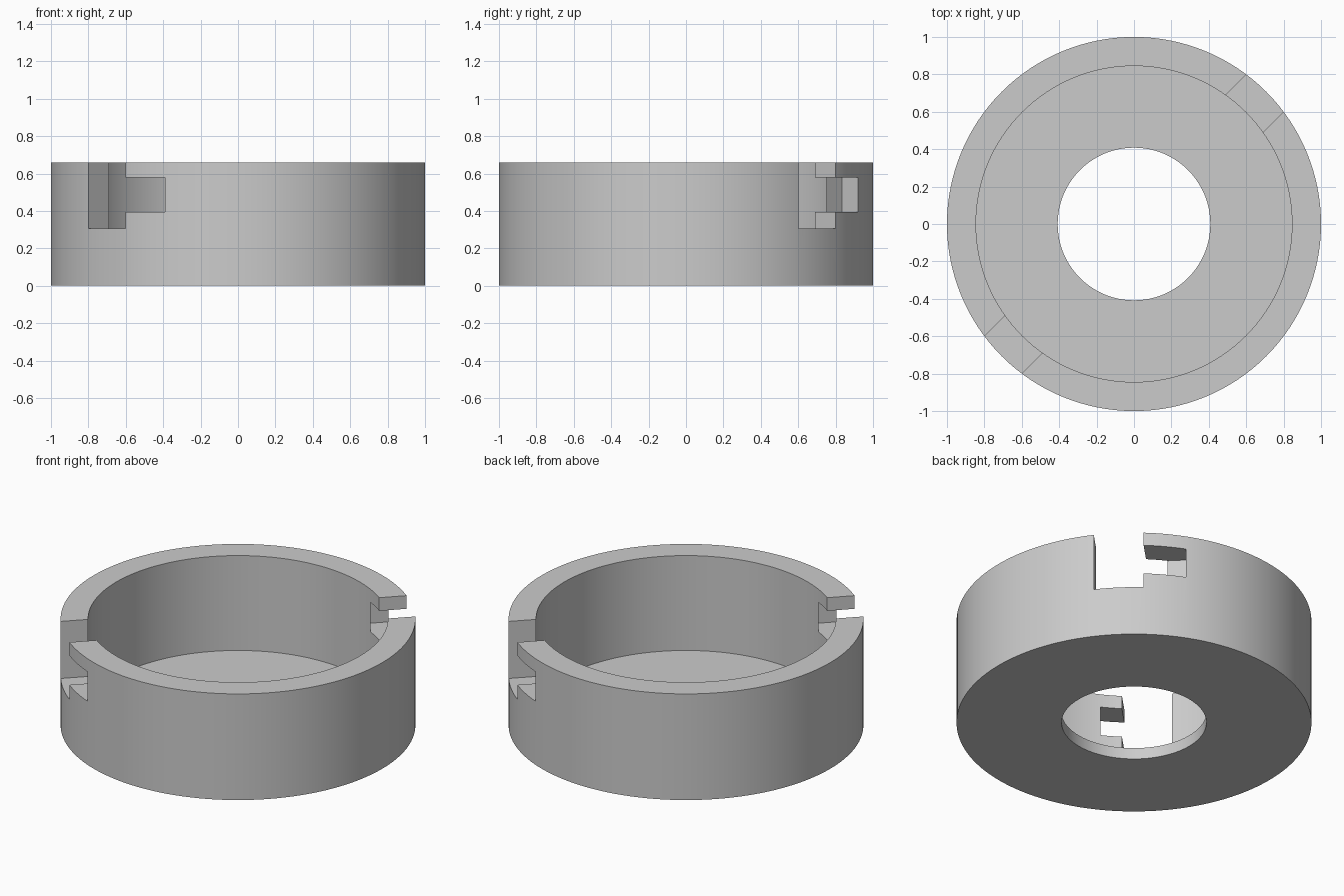
import bpy, bmesh, math
from mathutils import Matrix

cube = bpy.data.objects.get("Cube")
if cube:
    bpy.data.objects.remove(cube, do_unlink=True)

HEIGHT, FLOOR = 0.66, 0.07
OUTER, INNER, HOLE = 1.0, 0.845, 0.408
SEGMENTS = 128

grey = bpy.data.materials.new("plain grey")
grey.use_nodes = True
grey.diffuse_color = (0.6, 0.6, 0.6, 1)
grey.node_tree.nodes["Principled BSDF"].inputs["Base Color"].default_value = (0.6, 0.6, 0.6, 1)


def add_object(name, bm):
    bmesh.ops.recalc_face_normals(bm, faces=bm.faces)
    mesh = bpy.data.meshes.new(name)
    bm.to_mesh(mesh)
    bm.free()
    obj = bpy.data.objects.new(name, mesh)
    bpy.context.collection.objects.link(obj)
    mesh.materials.append(grey)
    return obj


def box_cutter(name, u, v, z, angle):
    """Box spanning u outward, v sideways and z upward, turned about the z axis."""
    bm = bmesh.new()
    size = [b - a for a, b in (u, v, z)]
    middle = [(a + b) / 2 for a, b in (u, v, z)]
    place = Matrix.Rotation(angle, 4, 'Z') @ Matrix.Translation(middle) @ Matrix.Diagonal((*size, 1))
    bmesh.ops.create_cube(bm, size=1, matrix=place)
    obj = add_object(name, bm)
    obj.hide_render = True
    return obj


# Cup-shaped ring: a closed wall and floor section turned around z
profile = [(HOLE, 0), (OUTER, 0), (OUTER, HEIGHT),
           (INNER, HEIGHT), (INNER, FLOOR), (HOLE, FLOOR)]
bm = bmesh.new()
rings = []
for i in range(SEGMENTS):
    a = 2 * math.pi * i / SEGMENTS
    rings.append([bm.verts.new((r * math.cos(a), r * math.sin(a), z)) for r, z in profile])
for i, ring in enumerate(rings):
    after = rings[(i + 1) % SEGMENTS]
    for j in range(len(profile)):
        k = (j + 1) % len(profile)
        bm.faces.new((ring[j], after[j], after[k], ring[k]))
body = add_object("locking_ring", bm)

# Two opposite bayonet slots: an open entry and a sideways locking pocket
cutters = []
for side, angle in (("back_left", math.radians(45)), ("front_right", math.radians(225))):
    cutters.append(box_cutter(side + "_entry_cutter", (0.6, 1.2), (-0.141, 0.141),
                              (0.305, 0.9), angle))
    cutters.append(box_cutter(side + "_pocket_cutter", (0.804, 1.2), (0, 0.374),
                              (0.395, 0.578), angle))
for cutter in cutters:
    cut = body.modifiers.new(cutter.name, 'BOOLEAN')
    cut.operation = 'DIFFERENCE'
    cut.solver = 'EXACT'
    cut.object = cutter

# Bake the cuts, then smooth the round walls while keeping edges sharp
bpy.ops.object.select_all(action='DESELECT')
body.select_set(True)
bpy.context.view_layer.objects.active = body
for name in [m.name for m in body.modifiers]:
    bpy.ops.object.modifier_apply(modifier=name)
for cutter in cutters:
    bpy.data.objects.remove(cutter, do_unlink=True)
bpy.ops.object.shade_smooth_by_angle(angle=math.radians(30))
